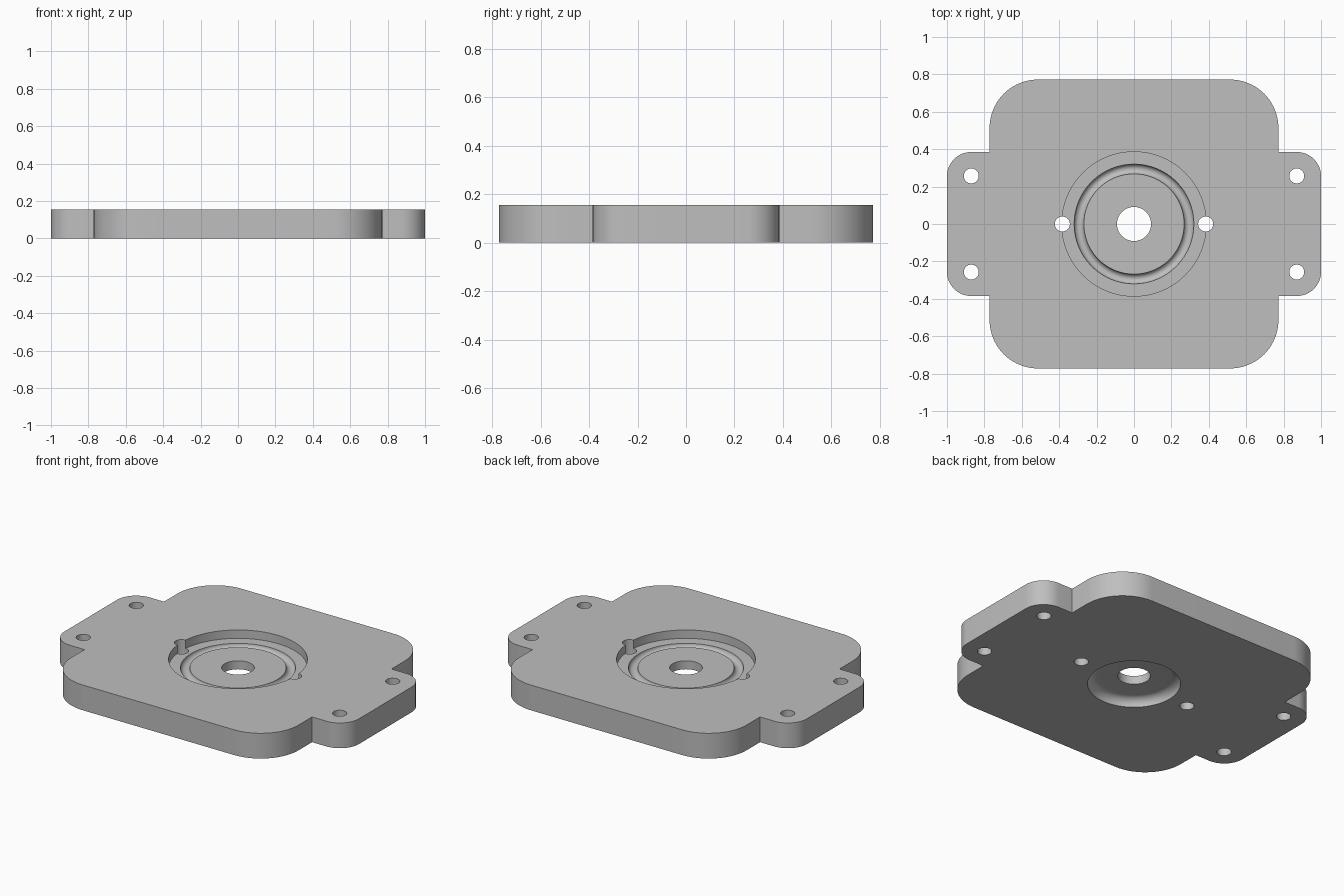
import bpy, bmesh, math

if "Cube" in bpy.data.objects:
    bpy.data.objects.remove(bpy.data.objects["Cube"])

T = 0.155          # plate thickness
D = 0.0515         # depth of the recesses

grey = bpy.data.materials.new("light grey metal")
grey.diffuse_color = (0.52, 0.52, 0.52, 1)
grey.use_nodes = True
grey.node_tree.nodes["Principled BSDF"].inputs["Base Color"].default_value = grey.diffuse_color


def make_object(name, bm):
    bmesh.ops.recalc_face_normals(bm, faces=bm.faces)
    mesh = bpy.data.meshes.new(name)
    bm.to_mesh(mesh)
    bm.free()
    mesh.materials.append(grey)
    obj = bpy.data.objects.new(name, mesh)
    bpy.context.collection.objects.link(obj)
    return obj


def arc(cx, cy, r, start, end, n):
    """Points along an arc, angles in degrees."""
    angles = [math.radians(start + (end - start) * i / n) for i in range(n + 1)]
    return [(cx + r * math.cos(a), cy + r * math.sin(a)) for a in angles]


def lathe(name, profile, x=0, y=0, steps=96):
    """Closed solid turned about z; profile is (radius, z) from axis to axis."""
    bm = bmesh.new()
    verts = [bm.verts.new((r, 0, z)) for r, z in profile]
    edges = [bm.edges.new(pair) for pair in zip(verts, verts[1:])]
    bmesh.ops.spin(bm, geom=verts + edges, cent=(0, 0, 0), axis=(0, 0, 1),
                   angle=math.tau, steps=steps)
    bmesh.ops.remove_doubles(bm, verts=bm.verts, dist=1e-5)
    bmesh.ops.translate(bm, verts=bm.verts, vec=(x, y, 0))
    return make_object(name, bm)


def drill(name, r, x=0, y=0, steps=40):
    return lathe(name, [(0, -0.1), (r, -0.1), (r, T + 0.1), (0, T + 0.1)], x, y, steps)


# Plate outline: one quarter, mirrored round into rounded square plus side ears
quarter = ([(1.0, 0.255)] + arc(0.87, 0.255, 0.13, 0, 90, 12)[1:]
           + [(0.772, 0.385)] + arc(0.514, 0.514, 0.258, 0, 90, 20))
half = quarter + [(-x, y) for x, y in reversed(quarter)]
outline = half + [(x, -y) for x, y in reversed(half)]
bm = bmesh.new()
base = bm.faces.new([bm.verts.new((x, y, 0)) for x, y in outline])
top = bmesh.ops.extrude_face_region(bm, geom=[base])
bmesh.ops.translate(bm, vec=(0, 0, T),
                    verts=[v for v in top["geom"] if isinstance(v, bmesh.types.BMVert)])
plate = make_object("mounting_plate", bm)

# Upper recess with a round-bottomed ring groove
floor = T - D
upper = ([(0, T + 0.1), (0.386, T + 0.1), (0.386, floor)]
         + arc(0.294, floor, 0.026, 0, -180, 12) + [(0, floor)])
cutters = [lathe("upper_recess_cutter", upper)]

# Lower recess with a filleted edge
lower = [(0, -0.1), (0.258, -0.1)] + arc(0.2065, 0, D, 0, 90, 10) + [(0, D)]
cutters.append(lathe("lower_recess_cutter", lower))

# Centre bore, two pin holes and four ear holes
cutters.append(drill("centre_bore_cutter", 0.091, steps=64))
for sx in (-1, 1):
    cutters.append(drill("pin_hole_cutter", 0.04, sx * 0.383))
    for sy in (-1, 1):
        cutters.append(drill("ear_hole_cutter", 0.04, sx * 0.87, sy * 0.257))

# Apply the cuts
bpy.context.view_layer.objects.active = plate
for cutter in cutters:
    cutter.hide_render = True
    cut = plate.modifiers.new("cut", 'BOOLEAN')
    cut.operation = 'DIFFERENCE'
    cut.solver = 'EXACT'
    cut.object = cutter
    bpy.ops.object.modifier_apply(modifier=cut.name)
    bpy.data.objects.remove(cutter)

# Smooth curved walls, keep crisp edges
bpy.ops.object.select_all(action='DESELECT')
plate.select_set(True)
bpy.ops.object.shade_smooth_by_angle(angle=math.radians(30))
